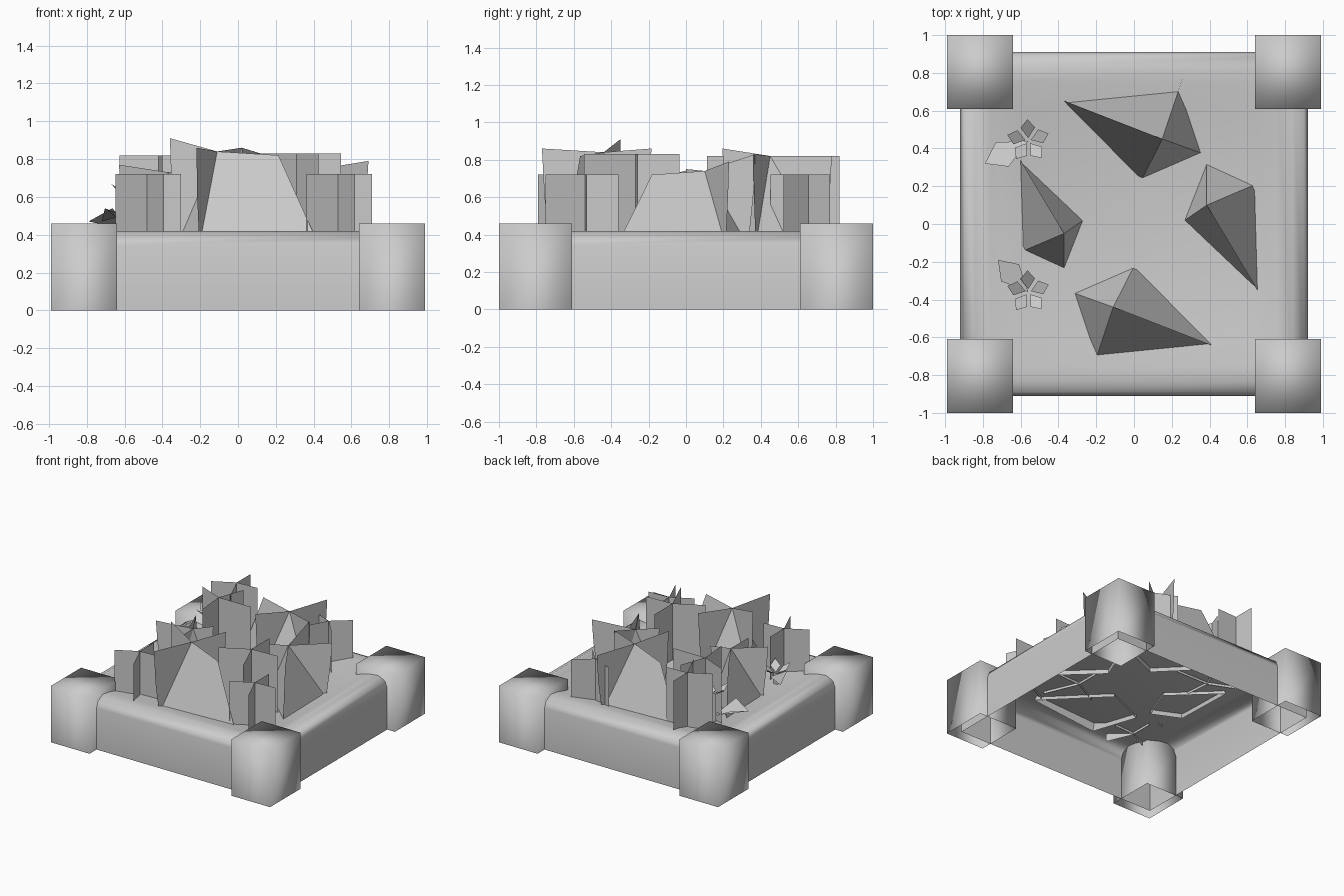
import bpy, math
from mathutils import Vector

if "Cube" in bpy.data.objects:
    bpy.data.objects.remove(bpy.data.objects["Cube"])

grey = bpy.data.materials.new("plain grey")
grey.diffuse_color = (0.6, 0.6, 0.6, 1)
grey.use_nodes = True
grey.node_tree.nodes["Principled BSDF"].inputs["Base Color"].default_value = grey.diffuse_color


def make(name, verts, faces, angle=80, up=False):
    me = bpy.data.meshes.new(name)
    me.from_pydata([tuple(v) for v in verts], [], faces)
    me.update()
    if up:  # turn every face to look upward
        for p in me.polygons:
            if p.normal.z < 0:
                p.flip()
        me.update()
    me.materials.append(grey)
    ob = bpy.data.objects.new(name, me)
    bpy.context.collection.objects.link(ob)
    bpy.ops.object.select_all(action='DESELECT')
    bpy.context.view_layer.objects.active = ob
    ob.select_set(True)
    bpy.ops.object.shade_smooth_by_angle(angle=math.radians(angle))
    return ob


# Bed: rounded kerb running down to the soil, open underneath
rings = [(0.92, 0.91, 0), (0.92, 0.91, 0.34), (0.90, 0.89, 0.39), (0.84, 0.83, 0.42),
         (0.76, 0.75, 0.41), (0.62, 0.61, 0.37)]
verts, faces = [], []
for x, y, z in rings:
    verts += [(-x, -y, z), (x, -y, z), (x, y, z), (-x, y, z)]
for i in range(len(rings) - 1):
    for j in range(4):
        k = (j + 1) % 4
        faces.append((i * 4 + j, i * 4 + k, i * 4 + 4 + k, i * 4 + 4 + j))
n = len(verts)
faces.append((n - 4, n - 3, n - 2, n - 1))
make("bed_kerb_and_soil", verts, faces)

# Corner posts: smooth-shaded boxes, open underneath
for sx in (-1, 1):
    for sy in (-1, 1):
        xs = sorted((sx * 0.64, sx * 0.99))
        ys = sorted((sy * 0.61, sy * 1.0))
        v = [(x, y, z) for z in (0, 0.46) for x, y in
             ((xs[0], ys[0]), (xs[1], ys[0]), (xs[1], ys[1]), (xs[0], ys[1]))]
        f = [(j, (j + 1) % 4, (j + 1) % 4 + 4, j + 4) for j in range(4)] + [(4, 5, 6, 7)]
        make("corner_post", v, f, 100)


# Big leafy clumps: sloping skirt, three upright blades, one long arched end
def clump(cx, cy, tips, heights, crown, rot=0, scale=1):
    a = math.radians(rot)

    def pt(dx, dy, f, z):
        return Vector((cx + scale * f * (dx * math.cos(a) - dy * math.sin(a)),
                       cy + scale * f * (dx * math.sin(a) + dy * math.cos(a)), z))
    low = 0.34
    v = [pt(0, 0, 0, crown)]
    v += [pt(*t, 1 if i == 2 else 0.86, low) for i, t in enumerate(tips)]
    v.append(pt(*tips[2], 0.6, crown - 0.02))
    f = [(1, 0, 2), (2, 0, 5, 3), (3, 5, 0, 4), (4, 0, 1)]
    make("clump_skirt", v, f, 40, True)
    for i in (0, 1, 3):
        t = tips[i]
        make("clump_blade", [pt(0, 0, 0, crown), pt(*t, 0.86, low), pt(*t, 0.96, 0.6),
                             pt(*t, 1, heights[i])], [(0, 1, 2, 3)])


long_tips = [(-0.25, 0.09), (0.13, 0.255), (0.54, -0.21), (-0.11, -0.33)]
side_tips = [(0, 0.27), (0.305, 0.13), (0.28, -0.47), (-0.145, -0.10)]
clump(-0.11, -0.44, long_tips, (0.91, 0.86, 0, 0.86), 0.84)
clump(0.15, 0.45, long_tips, (0.83, 0.86, 0, 0.82), 0.82, 180)
clump(0.385, 0.10, side_tips, (0.83, 0.79, 0, 0.75), 0.74)
clump(-0.37, -0.05, side_tips, (0.73, 0.77, 0, 0.75), 0.73, 180, 0.85)

# Grass: four upright cards around one stem
ARMS = [(208, 0.19), (3, 0.18), (90, 0.18), (293, 0.23)]


def grass(cx, cy, rot=0, scale=1, top=0.72):
    v, f = [(cx, cy, 0.35), (cx, cy, top)], []
    for ang, r in ARMS:
        a = math.radians(ang + rot)
        x, y = cx + r * scale * math.cos(a), cy + r * scale * math.sin(a)
        n = len(v)
        v += [(x, y, 0.35), (x, y, top)]
        f.append((0, n, n + 1, 1))
    make("grass_cards", v, f, 30)


grass(-0.48, -0.58)
grass(0.53, -0.54)
grass(0.31, -0.27, 0, 1.3, 0.83)
grass(0.36, 0.656, -51)
grass(-0.46, 0.64, 0, 1, 0.82)
grass(-0.42, 0.35, 67, 1.25, 0.82)


# Small flowers: ring of cupped petals on a stem, with one leaf
def flower(cx, cy, z, leaf):
    v, f = [], []

    def quad(pts):
        n = len(v)
        v.extend(pts)
        f.append((n, n + 1, n + 2, n + 3))
    for i in range(5):
        a = math.radians(72 * i + 20)

        def p(r, da, h):
            return (cx + r * math.cos(a + da), cy + r * math.sin(a + da), z + h)
        quad([p(0.015, 0, 0), p(0.08, -0.5, 0.03), p(0.115, 0, 0.07), p(0.08, 0.5, 0.03)])
    quad([(cx - 0.02, cy, 0.36), (cx + 0.02, cy, 0.36), (cx + 0.02, cy, z), (cx - 0.02, cy, z)])
    d = Vector((leaf[0] - cx, leaf[1] - cy, 0))
    s = Vector((-d.y, d.x, 0)) * 0.28
    c = Vector((cx, cy, 0.42))
    quad([c, c + d * 0.6 + s + Vector((0, 0, 0.12)), c + d + Vector((0, 0, 0.05)),
          c + d * 0.6 - s + Vector((0, 0, 0.08))])
    make("flower", v, f, 30)


flower(-0.56, 0.44, 0.60, (-0.79, 0.32))
flower(-0.56, -0.36, 0.46, (-0.72, -0.19))
